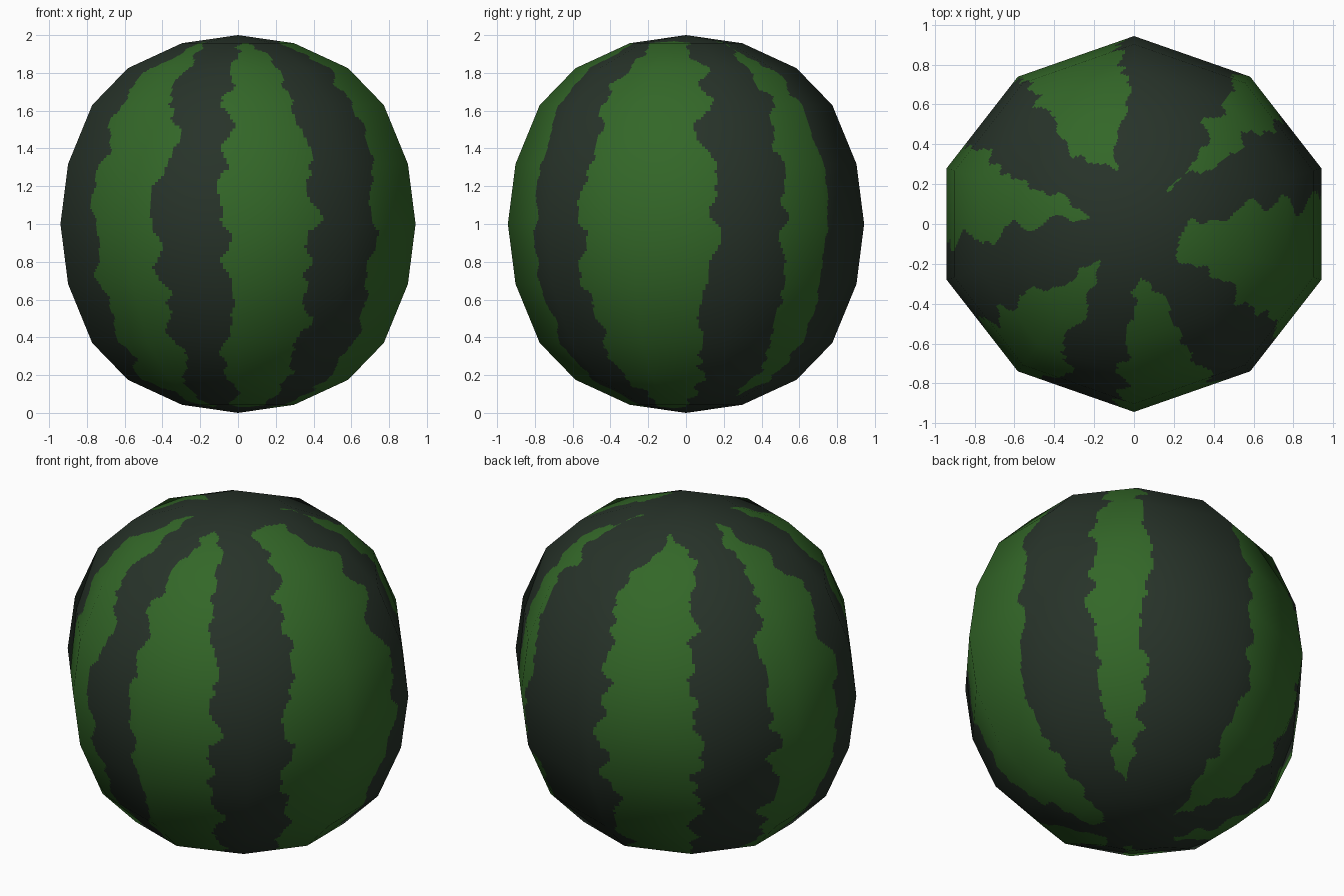
import bpy, bmesh, math
from mathutils import Vector, noise

if "Cube" in bpy.data.objects:
    bpy.data.objects.remove(bpy.data.objects["Cube"])

SIDE_CUTS, RING_CUTS = 36, 20       # fine cuts inside each flat panel, for the painted stripes


def material(name, colour):
    m = bpy.data.materials.new(name)
    m.diffuse_color = (*colour, 1)
    m.use_nodes = True
    m.node_tree.nodes["Principled BSDF"].inputs["Base Color"].default_value = m.diffuse_color
    return m


# Ten-sided cross-section (counter-clockwise) and pole-to-pole profile (radius factor, z)
half = [(0.94, -0.28), (0.94, 0.28), (0.583, 0.739), (0, 0.943), (-0.583, 0.739)]
corners = half + [(-x, -y) for x, y in half]
upper = [(0, 2), (0.316, 1.957), (0.62, 1.825), (0.821, 1.63), (0.957, 1.318)]
profile = upper + [(1, 1)] + [(r, 2 - z) for r, z in reversed(upper)]

# Dark stripes as start and end longitude in degrees
stripes = [(9, 35), (55, 94), (131, 155), (187, 212), (244, 264), (298, 321)]


def subdivide(points, cuts, closed):
    pts = [Vector(p) for p in points]
    n = len(pts)
    out = [pts[i].lerp(pts[(i + 1) % n], k / cuts)
           for i in range(n if closed else n - 1) for k in range(cuts)]
    return out if closed else out + [pts[-1]]


def wobble(edge, t):
    """Ragged stripe edge, as a surface distance."""
    a = noise.noise(Vector((edge * 9.7 + 0.37, t * 2.1, 0.5)))
    b = noise.noise(Vector((edge * 5.3 + 0.71, t * 5.2, 7.5)))
    return 0.085 * a + 0.045 * b


def is_dark(p, t):
    r = max(math.hypot(p.x, p.y), 0.02)
    lon = math.degrees(math.atan2(p.y, p.x))
    spread = 22 * (0.2 / r) ** 2            # stripes run together at the poles
    for i, (lo, hi) in enumerate(stripes):
        mid = (lo + hi) / 2
        d = (lon - mid + 180) % 360 - 180
        edge = 2 * i + (d > 0)
        jag = math.degrees(wobble(edge, t) / max(r, 0.25))
        if abs(d) < (hi - lo) / 2 + spread + jag:
            return True
    return False


# Melon body
outline = subdivide(corners, SIDE_CUTS, True)
rings = subdivide(profile, RING_CUTS, False)
n, rows = len(outline), len(rings)
bm = bmesh.new()
top = bm.verts.new((0, 0, 2))
grid = [[bm.verts.new((c.x * q.x, c.y * q.x, q.y)) for c in outline] for q in rings[1:-1]]
bottom = bm.verts.new((0, 0, 0))
for row in range(rows - 1):
    for i in range(n):
        j = (i + 1) % n
        if row == 0:
            vs = (top, grid[0][i], grid[0][j])
        elif row == rows - 2:
            vs = (grid[-1][i], bottom, grid[-1][j])
        else:
            vs = (grid[row - 1][i], grid[row][i], grid[row][j], grid[row - 1][j])
        f = bm.faces.new(vs)
        f.smooth = True
        f.material_index = int(is_dark(f.calc_center_median(), (row + 0.5) / RING_CUTS))
mesh = bpy.data.meshes.new("melon_rind")
bm.to_mesh(mesh)
bm.free()
mesh.materials.append(material("rind green", (0.033, 0.135, 0.021)))
mesh.materials.append(material("stripe dark green", (0.0205, 0.033, 0.0225)))

# Smooth shading across the flat panels
mesh.normals_split_custom_set_from_vertices(
    [Vector((v.co.x / 0.89, v.co.y / 0.89, v.co.z - 1)).normalized() for v in mesh.vertices])
melon = bpy.data.objects.new("melon_rind", mesh)
bpy.context.collection.objects.link(melon)
